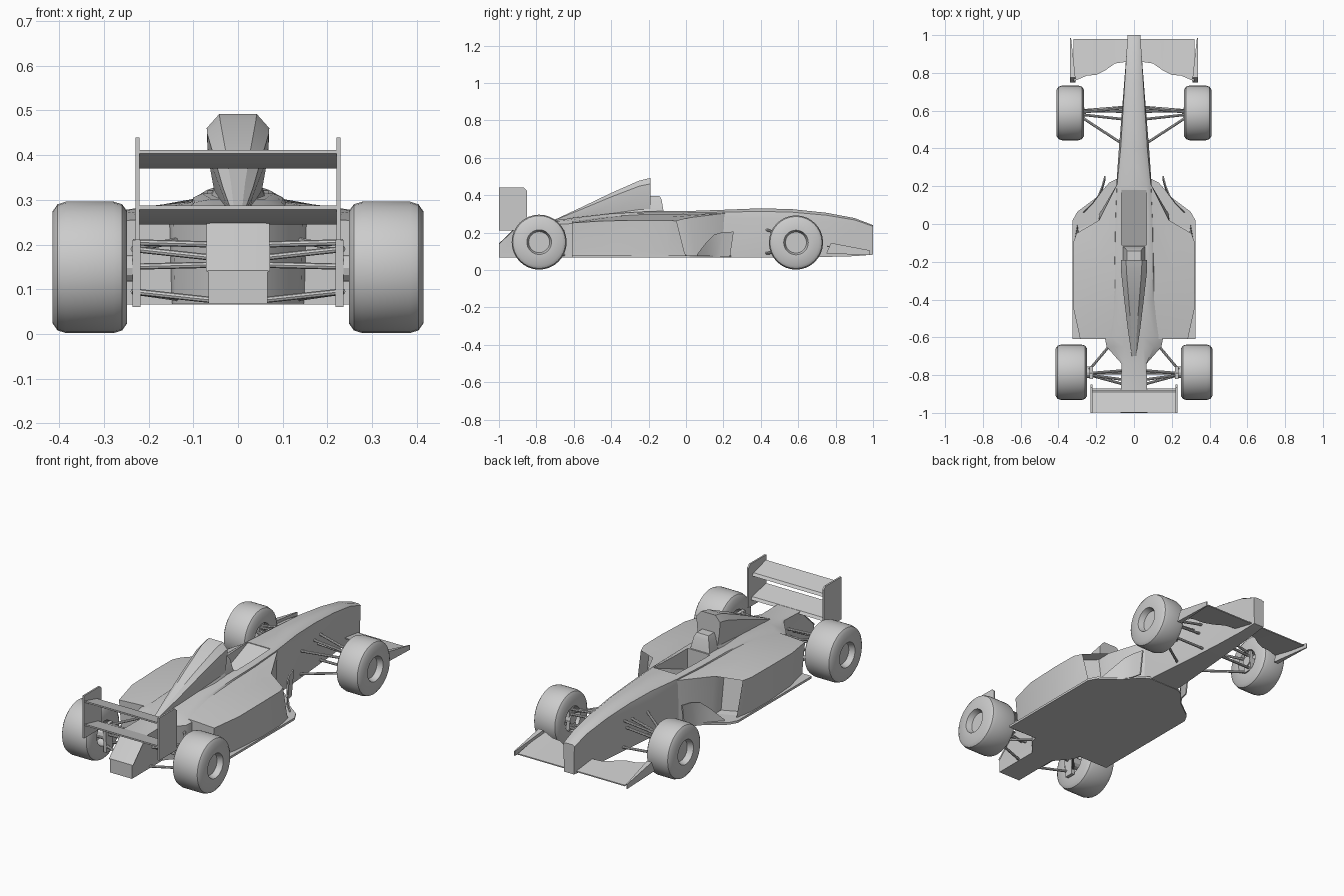
import bpy, bmesh, math
from mathutils import Vector

if "Cube" in bpy.data.objects:
    bpy.data.objects.remove(bpy.data.objects["Cube"])

grey = bpy.data.materials.new("plain_grey")
grey.diffuse_color = (0.6, 0.6, 0.6, 1)
grey.use_nodes = True
grey.node_tree.nodes["Principled BSDF"].inputs["Base Color"].default_value = grey.diffuse_color


def finish(name, bm, angle=28):
    bmesh.ops.recalc_face_normals(bm, faces=bm.faces)
    me = bpy.data.meshes.new(name)
    bm.to_mesh(me)
    bm.free()
    ob = bpy.data.objects.new(name, me)
    bpy.context.collection.objects.link(ob)
    me.materials.append(grey)
    bpy.ops.object.select_all(action='DESELECT')
    ob.select_set(True)
    bpy.context.view_layer.objects.active = ob
    if angle:
        bpy.ops.object.shade_smooth_by_angle(angle=math.radians(angle))
    return ob


def loft(bm, rings, cap=True):
    loops = [[bm.verts.new(p) for p in r] for r in rings]
    n = len(loops[0])
    for a, b in zip(loops, loops[1:]):
        for i in range(n):
            j = (i + 1) % n
            bm.faces.new((a[i], a[j], b[j], b[i]))
    if cap:
        bm.faces.new(loops[0])
        bm.faces.new(loops[-1])
    return loops


def sym_ring(y, half):
    """Closed ring from half-section (x, z) points listed top to bottom."""
    return [(x, y, z) for x, z in half] + [(-x, y, z) for x, z in reversed(half)]


def prism(bm, pts, offset):
    """Extrude a polygon along an offset vector."""
    loft(bm, [pts, [tuple(Vector(p) + Vector(offset)) for p in pts]])


def rod(bm, a, b, r=0.007, sides=8):
    a, b = Vector(a), Vector(b)
    q = (b - a).to_track_quat('Z', 'Y')
    ring = [q @ Vector((r * math.cos(t), r * math.sin(t), 0))
            for t in (2 * math.pi * i / sides for i in range(sides))]
    loft(bm, [[a + v for v in ring], [b + v for v in ring]])


# Central body: y, top z, top half width, shoulder half width, shoulder z, base half width, base z
stations = [
    (1.00, .240, .020, .032, .220, .030, .082), (.90, .278, .024, .040, .245, .036, .074),
    (.75, .306, .030, .052, .262, .046, .070), (.57, .325, .038, .066, .272, .060, .068),
    (.40, .330, .045, .080, .275, .075, .068), (.20, .322, .070, .094, .280, .090, .068),
    (.00, .315, .080, .100, .285, .098, .068), (-.19, .314, .080, .105, .285, .100, .068),
    (-.40, .302, .060, .120, .275, .120, .068), (-.60, .280, .050, .155, .250, .150, .068),
    (-.65, .272, .050, .145, .245, .140, .068), (-.74, .263, .050, .066, .245, .066, .068),
    (-.88, .258, .058, .066, .252, .066, .068), (-1.0, .142, .062, .066, .138, .066, .068)]
bm = bmesh.new()
loft(bm, [sym_ring(y, [(wt, zt), ((wt + ws) / 2 + .008, zt * .7 + zs * .3), (ws, zs), (wb, zb)])
          for y, zt, wt, ws, zs, wb, zb in stations])
body = finish("central_body", bm, 35)

# Cockpit opening with a ramped floor
bm = bmesh.new()
prism(bm, [(-.067, .18, .318), (-.067, .18, .45), (-.067, -.11, .45), (-.067, -.11, .20)], (.134, 0, 0))
cutter = finish("cockpit_cutter", bm, 0)
cutter.hide_render = True
cutter.hide_set(True)
mod = body.modifiers.new("cockpit", 'BOOLEAN')
mod.object = cutter
mod.solver = 'EXACT'

# Headrest
bm = bmesh.new()
loft(bm, [[(s * w, y, z) for s, y in ((1, y0), (1, -.20), (-1, -.20), (-1, y0))]
          for w, y0, z in ((.062, -.112, .29), (.055, -.122, .325), (.045, -.130, .375), (.036, -.142, .397))])
finish("headrest", bm)

# Air intake and tapering engine cover
bm = bmesh.new()
cover = []
for y, zt, wt, w, base in ((-.19, .492, .042, .070, .085), (-.25, .478, .040, .069, .085),
                           (-.40, .412, .028, .052, .085), (-.55, .340, .016, .034, .065),
                           (-.70, .270, .008, .012, .020)):
    h = zt - .25
    cover.append(sym_ring(y, [(wt, zt), (w, zt - .13 * h), (w * .97, zt - .36 * h),
                              (w * .78, zt - .68 * h), (base, .25)]))
loft(bm, cover)
finish("engine_cover", bm)

# Side pods: skewed front edge and recessed inlets
bm = bmesh.new()
for s in (1, -1):
    def pod_ring(ys, xm, xo, xl, zi, zm, zo):
        xz = [(.084, zi), (xm, zm), (xo, zo), (xl, .10), (xl, .074), (xm, .074), (.084, .074)]
        return [(s * x, y, z) for (x, z), y in zip(xz, ys)]
    rings = [pod_ring((.22, .02, -.05, -.01, 0, .05, .20), .185, .305, .300, .305, .280, .262),
             pod_ring((.02, -.08, -.10, -.10, -.10, -.08, 0), .20, .322, .318, .300, .284, .266),
             pod_ring([-.25] * 7, .20, .324, .320, .298, .286, .266),
             pod_ring([-.45] * 7, .20, .320, .305, .285, .277, .262),
             pod_ring([-.61] * 7, .18, .285, .270, .262, .258, .252)]
    loops = loft(bm, rings, cap=False)
    f = loops[0]
    bm.faces.new((f[0], f[1], f[5], f[6]))
    inlet = bm.faces.new(f[1:6])
    bm.faces.new(loops[-1])
    bmesh.ops.recalc_face_normals(bm, faces=bm.faces)
    bmesh.ops.inset_individual(bm, faces=[inlet], thickness=.012, depth=0)
    bmesh.ops.translate(bm, verts=inlet.verts, vec=(0, -.07, 0))
finish("side_pods", bm)

# Flat floor
half = [(.09, .24), (.13, .22), (.20, .14), (.30, .065), (.325, .02), (.325, -.61), (.15, -.61)]
bm = bmesh.new()
prism(bm, [(x, y, .066) for x, y in half] + [(-x, y, .066) for x, y in reversed(half)], (0, 0, .012))
finish("floor", bm)

# Curved deflectors ahead of the pods
bm = bmesh.new()
for s in (1, -1):
    path = ((.150, .255, .205), (.165, .20, .203), (.185, .15, .190), (.215, .11, .150), (.265, .06, .085))
    loft(bm, [[(s * x, y - .02 * (z > .2), .07), (s * x, y, z),
               (s * (x + .007), y, z), (s * (x + .007), y - .02 * (z > .2), .07)] for x, y, z in path])
finish("deflectors", bm)

# Wheels: chamfered tyres with a recessed hub on both faces
for name, y, xa, xb, r in (("rear_wheel", -.785, .248, .415, .147), ("front_wheel", .588, .265, .41, .145)):
    for s, side in ((1, "right"), (-1, "left")):
        zc = r + .002
        prof = [(.001, xa + .05), (.056, xa + .05), (.066, xa), (r - .022, xa), (r - .006, xa + .011),
                (r, xa + .03), (r, xb - .03), (r - .006, xb - .011), (r - .022, xb),
                (.066, xb), (.056, xb - .03), (.001, xb - .03)]
        bm = bmesh.new()
        N = 32
        loft(bm, [[(s * x, y + q * math.cos(2 * math.pi * i / N), zc + q * math.sin(2 * math.pi * i / N))
                   for i in range(N)] for q, x in prof])
        finish(f"{side}_{name}", bm, 35)

# Suspension arms, hubs and uprights
arms = [((.285, .59, .195), (.05, .615, .235)), ((.285, .58, .19), (.06, .555, .225)),
        ((.285, .60, .175), (.05, .595, .19)), ((.285, .57, .17), (.07, .43, .215)),
        ((.285, .60, .105), (.04, .62, .09)), ((.285, .57, .10), (.07, .43, .09)),
        ((.235, -.79, .205), (.05, -.775, .20)), ((.235, -.80, .19), (.05, -.825, .17)),
        ((.235, -.77, .19), (.13, -.645, .21)), ((.26, -.79, .15), (.05, -.79, .155)),
        ((.235, -.80, .095), (.05, -.85, .075)), ((.235, -.77, .095), (.13, -.645, .08))]
bm = bmesh.new()
for s in (1, -1):
    for a, b in arms:
        rod(bm, (s * a[0], *a[1:]), (s * b[0], *b[1:]))
    for y, x, r in ((-.785, .225, .03), (.588, .262, .028)):
        rod(bm, (s * x, y, .147), (s * (x + .07), y, .147), r, 12)
    prism(bm, [(s * .218, y, z) for y, z in ((-.81, .06), (-.76, .06), (-.755, .21), (-.82, .21))], (s * .018, 0, 0))
    prism(bm, [(s * .268, y, z) for y, z in ((.56, .09), (.615, .09), (.61, .205), (.565, .205))], (s * .018, 0, 0))
finish("suspension", bm)

# Front wing with triangular end plates
bm = bmesh.new()
for s in (1, -1):
    span = ((.03, .98, .86, .115), (.10, .98, .85, .115), (.15, .98, .815, .118),
            (.20, .98, .79, .122), (.25, .98, .785, .124), (.32, .98, .755, .130))
    loft(bm, [[(s * x, y0, .088), (s * x, y0, .094), (s * x, y1, z), (s * x, y1, z - .006)]
              for x, y0, y1, z in span])
    loft(bm, [[(s * .333, .985, .08), (s * .333, .985, .105), (s * .31, .775, .145), (s * .31, .75, .088)],
              [(s * .338, .985, .08), (s * .338, .985, .105), (s * .338, .775, .145), (s * .338, .75, .088)]])
finish("front_wing", bm)

# Rear wing: two slanted planes between end plates
bm = bmesh.new()
for z, y0 in ((.37, -.88), (.245, -.87)):
    prism(bm, [(-.222, y, z + d) for y, d in ((y0, 0), (y0 - .01, .014), (-.975, .036), (-.998, .042),
                                              (-.998, .034), (-.96, .012))], (.444, 0, 0))
for s in (1, -1):
    prism(bm, [(s * .220, y, z) for y, z in ((-1, .21), (-1, .44), (-.865, .44), (-.85, .425), (-.85, .21))],
          (s * .009, 0, 0))
finish("rear_wing", bm)
